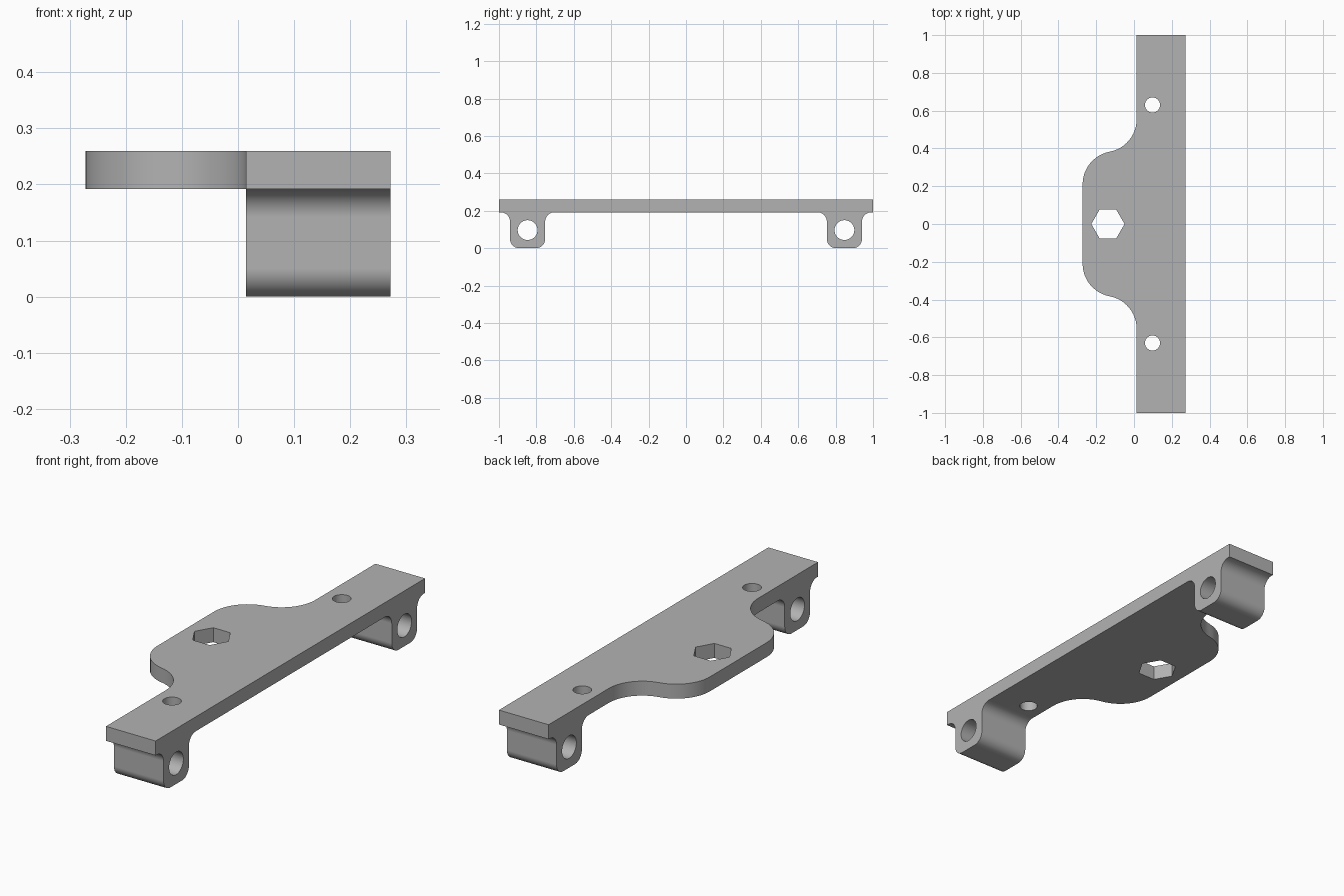
import bpy
import bmesh
from math import cos, sin, pi, radians, atan2, hypot
from mathutils import Matrix

cube = bpy.data.objects.get("Cube")
if cube:
    bpy.data.objects.remove(cube, do_unlink=True)

grey = bpy.data.materials.new("plain grey")
grey.use_nodes = True
colour = (0.45, 0.45, 0.45, 1)
grey.diffuse_color = colour
grey.node_tree.nodes["Principled BSDF"].inputs["Base Color"].default_value = colour

# Main dimensions
LEFT, RIGHT, WING = 0.272, 0.014, -0.272    # x of the bar sides and the wing edge
TOP, UNDER = 0.26, 0.192                    # z of the plate faces
LUG_Y, LUG_HALF, FILLET = 0.847, 0.094, 0.05


def arc(cx, cy, r, start, end, steps=12):
    """Points along an arc, angles in radians."""
    angles = [start + (end - start) * i / steps for i in range(steps + 1)]
    return [(cx + r * cos(a), cy + r * sin(a)) for a in angles]


def ring(cx, cy, r, sides=40):
    return arc(cx, cy, r, 0, 2 * pi, sides)[:-1]


def extrude_profile(name, loops, depth, matrix):
    """Filled outline with holes, extruded evenly about its plane."""
    curve = bpy.data.curves.new(name, "CURVE")
    curve.dimensions, curve.fill_mode = "2D", "BOTH"
    curve.extrude = depth / 2
    for points in loops:
        spline = curve.splines.new("POLY")
        spline.points.add(len(points) - 1)
        for p, (x, y) in zip(spline.points, points):
            p.co = (x, y, 0, 1)
        spline.use_cyclic_u = True
    obj = bpy.data.objects.new(name, curve)
    bpy.context.collection.objects.link(obj)
    select(obj)
    bpy.ops.object.convert(target="MESH")
    obj = bpy.context.object
    bm = bmesh.new()
    bm.from_mesh(obj.data)
    bmesh.ops.remove_doubles(bm, verts=bm.verts, dist=0.0001)
    bmesh.ops.transform(bm, matrix=matrix, verts=bm.verts)
    bmesh.ops.recalc_face_normals(bm, faces=bm.faces)
    bm.to_mesh(obj.data)
    bm.free()
    obj.data.materials.clear()
    obj.data.materials.append(grey)
    return obj


def select(obj):
    bpy.ops.object.select_all(action="DESELECT")
    obj.select_set(True)
    bpy.context.view_layer.objects.active = obj


# Plate outline: straight bar with an S-curved wing, mirrored in y
near, far = 0.21, 0.555                      # y where the S-curve begins and ends
span, rise = RIGHT - WING, far - near
r = (span ** 2 + rise ** 2) / (4 * span)     # equal tangent arcs
turn = atan2(rise, span - 2 * r)             # direction between the arc centres
half = [(LEFT, 1), (RIGHT, 1)]
half += arc(RIGHT - r, far, r, 0, turn - pi)
half += arc(WING + r, near, r, turn, pi)[1:]
outline = half + [(x, -y) for x, y in reversed(half)]
holes = [ring(0.098, s * 0.63, 0.04) for s in (1, -1)]
hexagon = ring(-0.138, 0, 0.088, 6)
plate = extrude_profile("mounting_plate", [outline, *holes, hexagon], TOP - UNDER,
                        Matrix.Translation((0, 0, (TOP + UNDER) / 2)))

# Lug profile: rounded foot, flared neck, root sunk into the plate
f, w = FILLET, LUG_HALF
side = arc(w - f, f, f, -pi / 2, 0)
side += arc(w + f, UNDER - f, f, pi, pi / 2)
side += [(w + f, UNDER + 0.03)]
lug_outline = side + [(-x, y) for x, y in reversed(side)]
to_yz = Matrix(((0, 0, 1, 0), (1, 0, 0, 0), (0, 1, 0, 0), (0, 0, 0, 1)))

# Two bored lugs, joined to the plate
for s, name in ((-1, "front_lug"), (1, "back_lug")):
    place = Matrix.Translation(((LEFT + RIGHT) / 2, s * LUG_Y, 0)) @ to_yz
    lug = extrude_profile(name, [lug_outline, ring(0, 0.097, 0.053)], LEFT - RIGHT, place)
    select(plate)
    union = plate.modifiers.new("join " + name, "BOOLEAN")
    union.operation, union.solver, union.object = "UNION", "EXACT", lug
    bpy.ops.object.modifier_apply(modifier=union.name)
    bpy.data.objects.remove(lug, do_unlink=True)

# Smooth curved walls, crisp edges and flat faces
select(plate)
bpy.ops.object.shade_smooth_by_angle(angle=radians(30))
weighted = plate.modifiers.new("flat face normals", "WEIGHTED_NORMAL")
weighted.keep_sharp = True
